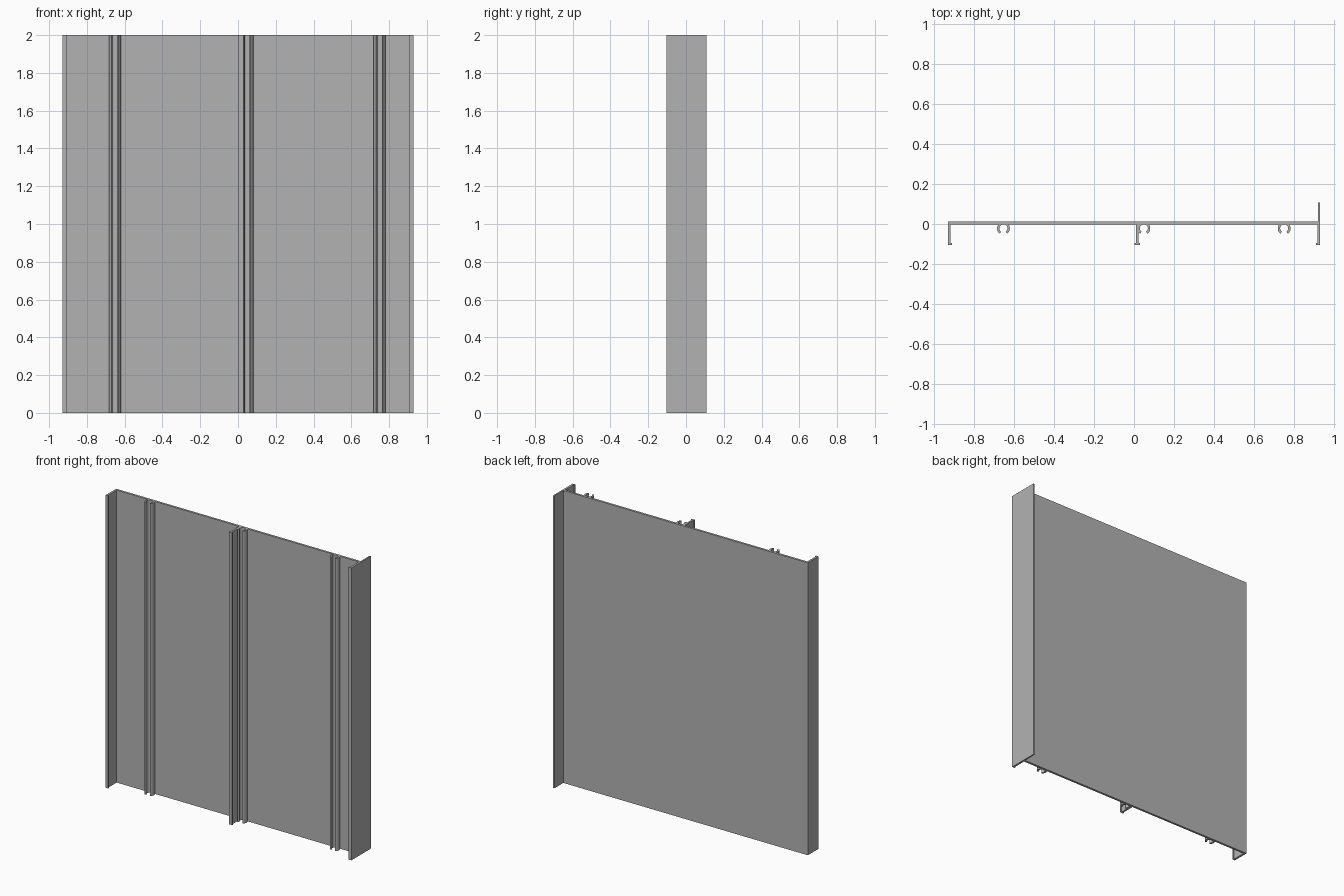
import bpy, bmesh
from math import sin, cos, radians

if "Cube" in bpy.data.objects:
    bpy.data.objects.remove(bpy.data.objects["Cube"])

HEIGHT = 2.0
FRONT = -0.003      # front face of the panel
BACK = 0.012        # back face of the panel
TIP = -0.104        # front tip of the legs

metal = bpy.data.materials.new("aluminium_grey")
metal.use_nodes = True
GREY = (0.45, 0.45, 0.45, 1)
metal.diffuse_color = GREY
metal.node_tree.nodes["Principled BSDF"].inputs["Base Color"].default_value = GREY


def extrude_profile(name, points, smooth=False):
    """Raise a closed plan outline to the full height."""
    bm = bmesh.new()
    base = bm.faces.new([bm.verts.new((x, y, 0)) for x, y in points])
    top = bmesh.ops.extrude_face_region(bm, geom=[base])["geom"]
    bmesh.ops.translate(bm, vec=(0, 0, HEIGHT),
                        verts=[v for v in top if isinstance(v, bmesh.types.BMVert)])
    bmesh.ops.recalc_face_normals(bm, faces=bm.faces)
    mesh = bpy.data.meshes.new(name)
    bm.to_mesh(mesh)
    bm.free()
    mesh.materials.append(metal)
    obj = bpy.data.objects.new(name, mesh)
    bpy.context.collection.objects.link(obj)
    if smooth:
        bpy.ops.object.select_all(action='DESELECT')
        obj.select_set(True)
        bpy.context.view_layer.objects.active = obj
        bpy.ops.object.shade_smooth_by_angle(angle=radians(35))


def leg(name, x, width, side, back, both=False):
    """Thin leg with a small bead at its tip; side is the direction it projects."""
    bead, lip = 0.007, TIP + 0.008
    inner = x + side * width
    outer = x - side * bead if both else x
    pts = [(x, back), (inner, back), (inner, lip), (inner + side * bead, lip),
           (inner + side * bead, TIP), (outer, TIP)]
    pts += [(outer, lip), (x, lip)] if both else []
    extrude_profile(name, pts)


# Flat panel
extrude_profile("panel", [(-0.93, FRONT), (0.93, FRONT), (0.93, BACK), (-0.93, BACK)])

# Front legs and the rear flange
leg("right_leg", -0.93, 0.014, 1, FRONT)
leg("middle_leg", 0.01, 0.012, 1, FRONT, both=True)
leg("left_leg", 0.93, 0.014, -1, FRONT)
extrude_profile("rear_flange", [(0.92, BACK), (0.93, BACK), (0.93, 0.108), (0.92, 0.108)])

# Screw channels: C-shaped arms opening to the front
ARC = [radians(-55 + 145 * i / 16) for i in range(17)]
CENTRE_Y, OUTER, INNER = -0.022, 0.032, 0.02
for place, cx in (("right", -0.652), ("middle", 0.049), ("left", 0.75)):
    for side, s in (("right", -1), ("left", 1)):
        def ring(r, angles):
            return [(cx + s * r * cos(a), min(CENTRE_Y + r * sin(a), BACK - 0.004))
                    for a in angles]
        extrude_profile(f"{place}_screw_channel_{side}_arm",
                        ring(OUTER, ARC) + ring(INNER, ARC[::-1]), smooth=True)
